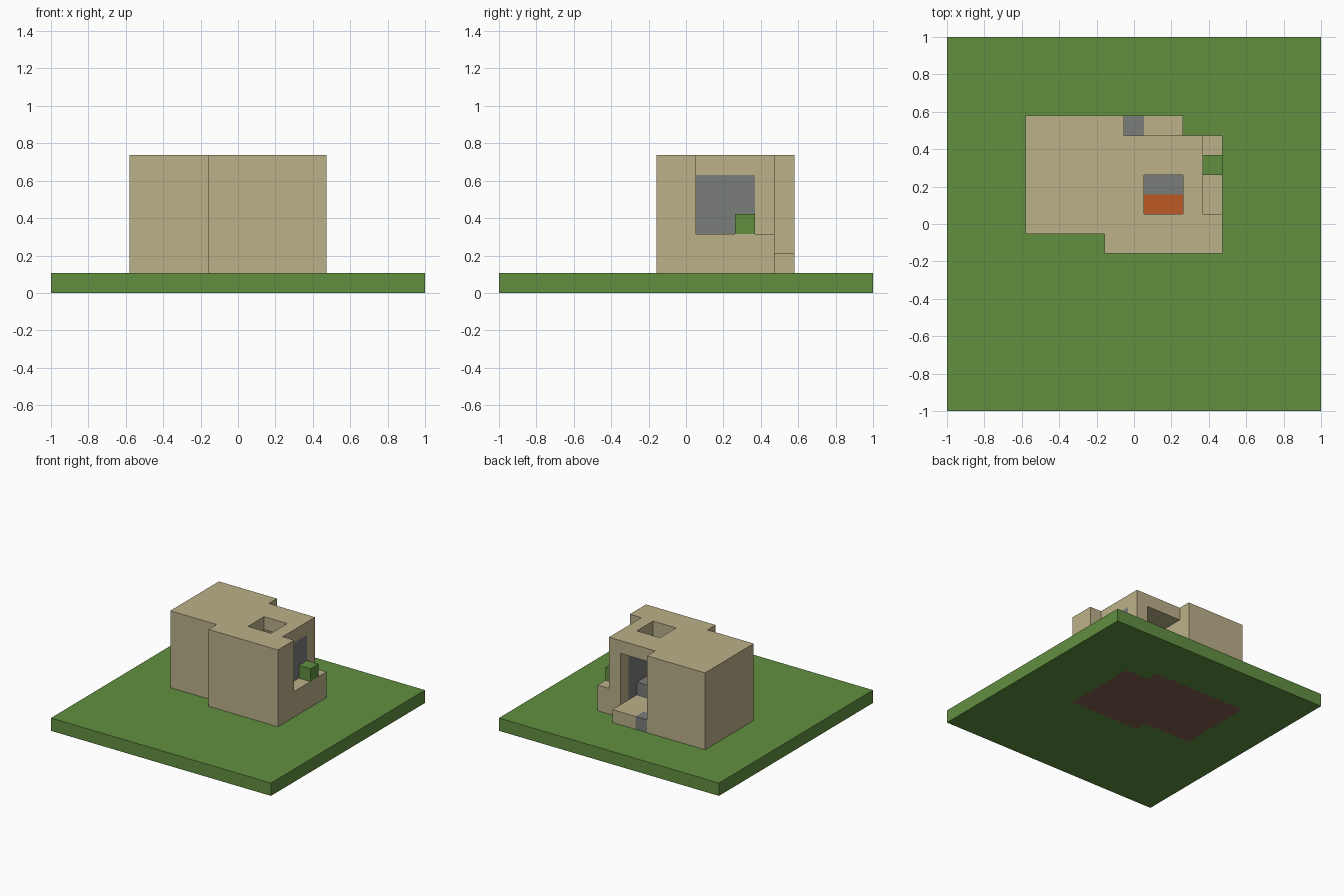
import bpy, bmesh, math
from mathutils import Vector

cube = bpy.data.objects.get("Cube")
if cube:
    bpy.data.objects.remove(cube, do_unlink=True)

N = 19            # blocks along each side of the lawn
U = 2 / N         # block size


def material(name, rgb):
    lin = [((c / 255 + 0.055) / 1.055) ** 2.4 for c in rgb] + [1]
    m = bpy.data.materials.new(name)
    m.use_nodes = True
    m.diffuse_color = lin
    bsdf = m.node_tree.nodes["Principled BSDF"]
    bsdf.inputs["Base Color"].default_value = lin
    bsdf.inputs["Roughness"].default_value = 0.9
    return m


grass = material("grass green", (97, 143, 64))
sand = material("sandstone", (188, 177, 138))
stone = material("grey stone", (123, 125, 122))
fire = material("fire orange", (190, 88, 35))
earth = material("brown earth", (131, 93, 78))

cells = {}        # block position -> part name
parts = {}        # part name -> material


def fill(name, mat, x, y, z):
    """Fill a range of blocks with a part; None carves them away."""
    if name:
        parts[name] = mat
    for i in range(*x):
        for j in range(*y):
            for k in range(*z):
                cells.pop((i, j, k), None)
                if name:
                    cells[i, j, k] = name


# Lawn slab with the foundation set into it
fill("lawn", grass, (0, N), (0, N), (0, 1))
fill("foundation", earth, (4, 14), (9, 14), (0, 1))
fill("foundation", earth, (8, 14), (8, 9), (0, 1))
fill("foundation", earth, (4, 12), (14, 15), (0, 1))

# House walls, front bay and rear wing
fill("house", sand, (4, 14), (9, 14), (1, 7))
fill("house", sand, (8, 14), (8, 9), (1, 7))
fill("house", sand, (4, 9), (14, 15), (1, 7))

# Room, smoke hole and the side ledge
fill(None, None, (9, 12), (10, 14), (2, 6))
fill(None, None, (10, 12), (10, 12), (6, 7))
fill(None, None, (13, 14), (10, 14), (3, 7))

# Rear porch and its step
fill("rear_porch", sand, (10, 12), (14, 15), (1, 2))
fill("porch_step", stone, (9, 10), (14, 15), (1, 2))

# Window panel, planter bush and hearth
fill("window_panel", stone, (12, 13), (10, 13), (2, 6))
fill("bush", grass, (13, 14), (12, 13), (3, 4))
fill("hearth_curb", stone, (10, 12), (11, 12), (2, 3))
fill("hearth_fire", fire, (10, 12), (10, 11), (2, 3))


def build(name):
    """Mesh the exposed block sides of one part and merge flat areas."""
    bm = bmesh.new()
    for pos, owner in cells.items():
        if owner != name:
            continue
        for axis in range(3):
            for s in (-1, 1):
                n = Vector((0, 0, 0))
                n[axis] = s
                if tuple(int(p + q) for p, q in zip(pos, n)) in cells:
                    continue
                a = Vector((0, 0, 0))
                a[(axis + 1) % 3] = 0.5
                b = n.cross(a)
                c = Vector(pos) + Vector((0.5, 0.5, 0.5)) + n / 2
                ring = (c - a - b, c + a - b, c + a + b, c - a + b)
                bm.faces.new([bm.verts.new((v - Vector((N / 2, N / 2, 0))) * U)
                              for v in ring])
    bmesh.ops.remove_doubles(bm, verts=bm.verts, dist=U / 100)
    bmesh.ops.dissolve_limit(bm, angle_limit=math.radians(1),
                             verts=bm.verts, edges=bm.edges)
    mesh = bpy.data.meshes.new(name)
    bm.to_mesh(mesh)
    bm.free()
    mesh.materials.append(parts[name])
    bpy.context.collection.objects.link(bpy.data.objects.new(name, mesh))


for part in parts:
    build(part)
